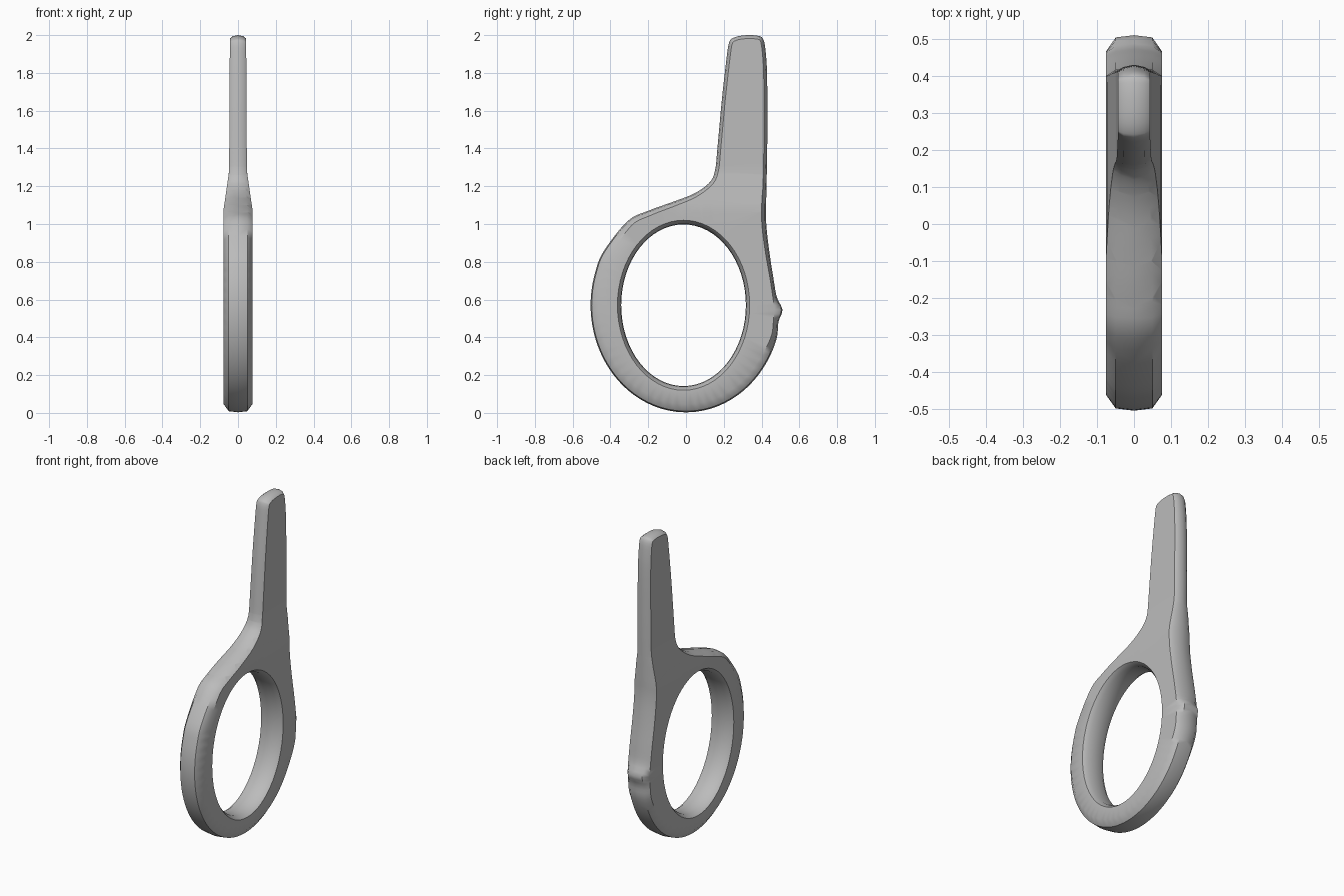
import bpy, bmesh, math
from mathutils import Vector

cube = bpy.data.objects.get("Cube")
if cube:
    bpy.data.objects.remove(cube, do_unlink=True)

# Side outline in (y, z): lower ring as an ellipse, then shoulder and tang
outline = []
for deg in range(-18, -216, -12):
    a = math.radians(deg)
    outline.append(Vector((0.505 * math.cos(a), 0.57 + 0.567 * math.sin(a))))
outline += [Vector(p) for p in (
    (-0.31, 1.015), (-0.2, 1.07), (-0.07, 1.117), (0.04, 1.16), (0.12, 1.215),
    (0.153, 1.28), (0.168, 1.42), (0.19, 1.66), (0.215, 1.88), (0.228, 1.96),
    (0.25, 1.985), (0.3, 1.998), (0.37, 1.998), (0.408, 1.98), (0.423, 1.9),
    (0.43, 1.75), (0.43, 1.4), (0.425, 1.15), (0.425, 1.0), (0.443, 0.84),
    (0.468, 0.68), (0.483, 0.57), (0.486, 0.48))]


def smooth_loop(pts, steps):
    """Closed Catmull-Rom curve through the points."""
    out = []
    n = len(pts)
    for i in range(n):
        a, b, c, d = (pts[(i + k) % n] for k in (-1, 0, 1, 2))
        for s in range(steps):
            t = s / steps
            out.append(0.5 * (2 * b + (c - a) * t + (2 * a - 5 * b + 4 * c - d) * t * t
                              + (3 * b - a - 3 * c + d) * t ** 3))
    return out


def ramp(v, lo, hi):
    return min(1, max(0, (v - lo) / (hi - lo)))


def half_width(z):
    return 0.076 - 0.029 * ramp(z, 1.08, 1.28) - 0.004 * ramp(z, 1.28, 2)


def bevel_depth(p):
    """Wide chamfer on the ring, narrow on the tang and its back edge."""
    shoulder = ramp(p.y, 0.85, 1.2)
    back = ramp(p.x, 0.3, 0.46) * ramp(p.y, 0.25, 0.55)
    return 0.043 - 0.025 * max(shoulder, back)


bm = bmesh.new()


def add_loop(pts, x):
    return [bm.verts.new((x, p.x, p.y)) for p in pts]


def bridge(a, b):
    n = len(a)
    for i in range(n):
        j = (i + 1) % n
        bm.faces.new((a[i], a[j], b[j], b[i]))


def loop_edges(vs):
    return [bm.edges.get((vs[i - 1], vs[i])) for i in range(len(vs))]


# Outer rim: centre ridge, shoulder and chamfer loops (x is a width fraction)
base = smooth_loop(outline, 4)
rims = [[], [], []]
for i, p in enumerate(base):
    t = (base[(i + 1) % len(base)] - base[i - 1]).normalized()
    inward = Vector((t.y, -t.x))
    nub = 0.0
    if p.x > 0:
        nub = 0.026 * math.exp(-((p.y - 0.545) / 0.045) ** 2)
    push = Vector((nub, 0))
    rims[0].append(p + push)
    rims[1].append(p + push + inward * 0.006)
    rims[2].append(p + inward * bevel_depth(p))
outer = [add_loop(pts, x) for pts, x in zip(rims, (0, 0.65, 1))]


# Finger hole: straight throat with a chamfered lip
def hole(ry, rz, x):
    angles = [math.tau * i / 64 for i in range(64)]
    return add_loop([Vector((-0.013 + ry * math.cos(a), 0.57 + rz * math.sin(a)))
                     for a in angles], x)


inner = [hole(0.330, 0.428, 0), hole(0.333, 0.431, 0.65), hole(0.35, 0.45, 1)]
for loops in (outer, inner):
    bridge(loops[0], loops[1])
    bridge(loops[1], loops[2])

# Flat side between rim and hole
bmesh.ops.triangle_fill(bm, use_beauty=True, normal=(1, 0, 0),
                        edges=loop_edges(outer[2]) + loop_edges(inner[2]))

# Cut level lines so the side can taper from ring to tang
for k in range(7):
    bmesh.ops.bisect_plane(bm, geom=bm.verts[:] + bm.edges[:] + bm.faces[:], dist=1e-5,
                           plane_co=(0, 0, 1.06 + 0.04 * k), plane_no=(0, 0, 1))
for v in bm.verts:
    v.co.x *= half_width(v.co.z)

# Mirror to the other side
bmesh.ops.mirror(bm, geom=bm.verts[:] + bm.edges[:] + bm.faces[:],
                 axis='X', merge_dist=1e-5)
bmesh.ops.remove_doubles(bm, verts=bm.verts[:], dist=1e-5)
bmesh.ops.recalc_face_normals(bm, faces=bm.faces[:])

mesh = bpy.data.meshes.new("finger_ring_handle")
bm.to_mesh(mesh)
bm.free()
handle = bpy.data.objects.new("finger_ring_handle", mesh)
bpy.context.collection.objects.link(handle)

# Plain grey material
grey = bpy.data.materials.new("plain_grey")
grey.use_nodes = True
colour = (0.5, 0.5, 0.5, 1)
grey.diffuse_color = colour
grey.node_tree.nodes["Principled BSDF"].inputs["Base Color"].default_value = colour
mesh.materials.append(grey)

# Smooth shading, with the flat sides dominating the normals
bpy.ops.object.select_all(action='DESELECT')
handle.select_set(True)
bpy.context.view_layer.objects.active = handle
bpy.ops.object.shade_smooth_by_angle(angle=math.radians(40))
weighted = handle.modifiers.new("even_normals", 'WEIGHTED_NORMAL')
weighted.keep_sharp = True
